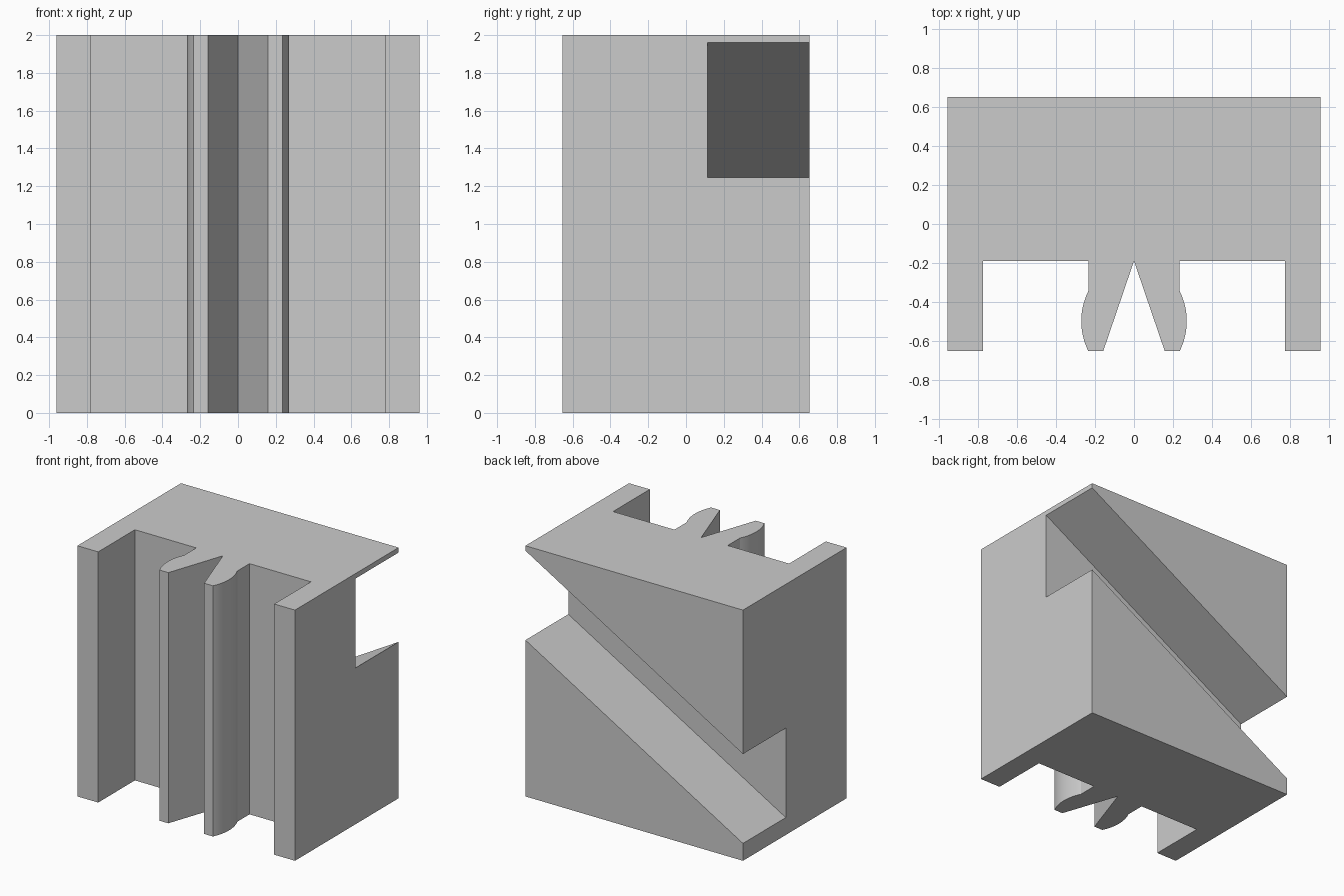
import bpy
import bmesh
import math
from mathutils import Vector

HALF_X, HALF_Y, HEIGHT = 0.96, 0.653, 2.0
SHELF_Y = -0.19        # depth of the front channels
GROOVE_Y = 0.113       # depth of the rear groove

cube = bpy.data.objects.get("Cube")
if cube:
    bpy.data.objects.remove(cube, do_unlink=True)

# Plain grey material
grey = bpy.data.materials.new("plain_grey")
grey.use_nodes = True
colour = (0.6, 0.6, 0.6, 1)
grey.diffuse_color = colour
grey.node_tree.nodes["Principled BSDF"].inputs["Base Color"].default_value = colour


def prism(name, outline, direction):
    """Extrude a closed outline of 3D points along a direction."""
    bm = bmesh.new()
    base = bm.faces.new([bm.verts.new(p) for p in outline])
    top = bmesh.ops.extrude_face_region(bm, geom=[base], use_keep_orig=True)["geom"]
    bmesh.ops.translate(bm, vec=Vector(direction),
                        verts=[v for v in top if isinstance(v, bmesh.types.BMVert)])
    bmesh.ops.recalc_face_normals(bm, faces=bm.faces)
    mesh = bpy.data.meshes.new(name)
    bm.to_mesh(mesh)
    bm.free()
    mesh.materials.append(grey)
    obj = bpy.data.objects.new(name, mesh)
    bpy.context.collection.objects.link(obj)
    return obj


def bulge(x, y0, y1, rise, steps=16):
    """Circular arc bowing outward from a vertical chord."""
    half = abs(y1 - y0) / 2
    radius = (half ** 2 + rise ** 2) / (2 * rise)
    sweep = math.asin(half / radius)
    angles = [sweep * (1 - 2 * i / steps) for i in range(steps + 1)]
    return [(x + rise - radius + radius * math.cos(a),
             (y0 + y1) / 2 + radius * math.sin(a)) for a in angles]


# Right half of the plan: side wall, channel, bulging prong and V notch
half = [(HALF_X, HALF_Y), (HALF_X, -HALF_Y), (0.777, -HALF_Y), (0.777, SHELF_Y),
        (0.235, SHELF_Y)]
half += bulge(0.235, -0.345, -HALF_Y, 0.036)
half += [(0.158, -HALF_Y)]
plan = half + [(0, SHELF_Y)] + [(-x, y) for x, y in reversed(half)]
body = prism("slotted_block", [(x, y, 0) for x, y in plan], (0, 0, HEIGHT))

# Sloping groove across the rear, cut at thirty degrees
slope = math.tan(math.radians(30))
reach = HALF_X + 0.2
mid_low, mid_high = 0.693, 1.406
section = [(-reach, mid_low - reach * slope), (reach, mid_low + reach * slope),
           (reach, mid_high + reach * slope), (-reach, mid_high - reach * slope)]
cutter = prism("groove_cutter", [(x, GROOVE_Y, z) for x, z in section], (0, 1, 0))
cutter.hide_render = True

cut = body.modifiers.new("rear_groove", "BOOLEAN")
cut.operation = "DIFFERENCE"
cut.solver = "EXACT"
cut.object = cutter
bpy.context.view_layer.objects.active = body
body.select_set(True)
cutter.select_set(False)
bpy.ops.object.modifier_apply(modifier=cut.name)
bpy.data.objects.remove(cutter, do_unlink=True)

# Smooth the bulges while keeping the edges sharp
bpy.ops.object.shade_smooth_by_angle(angle=math.radians(20))
